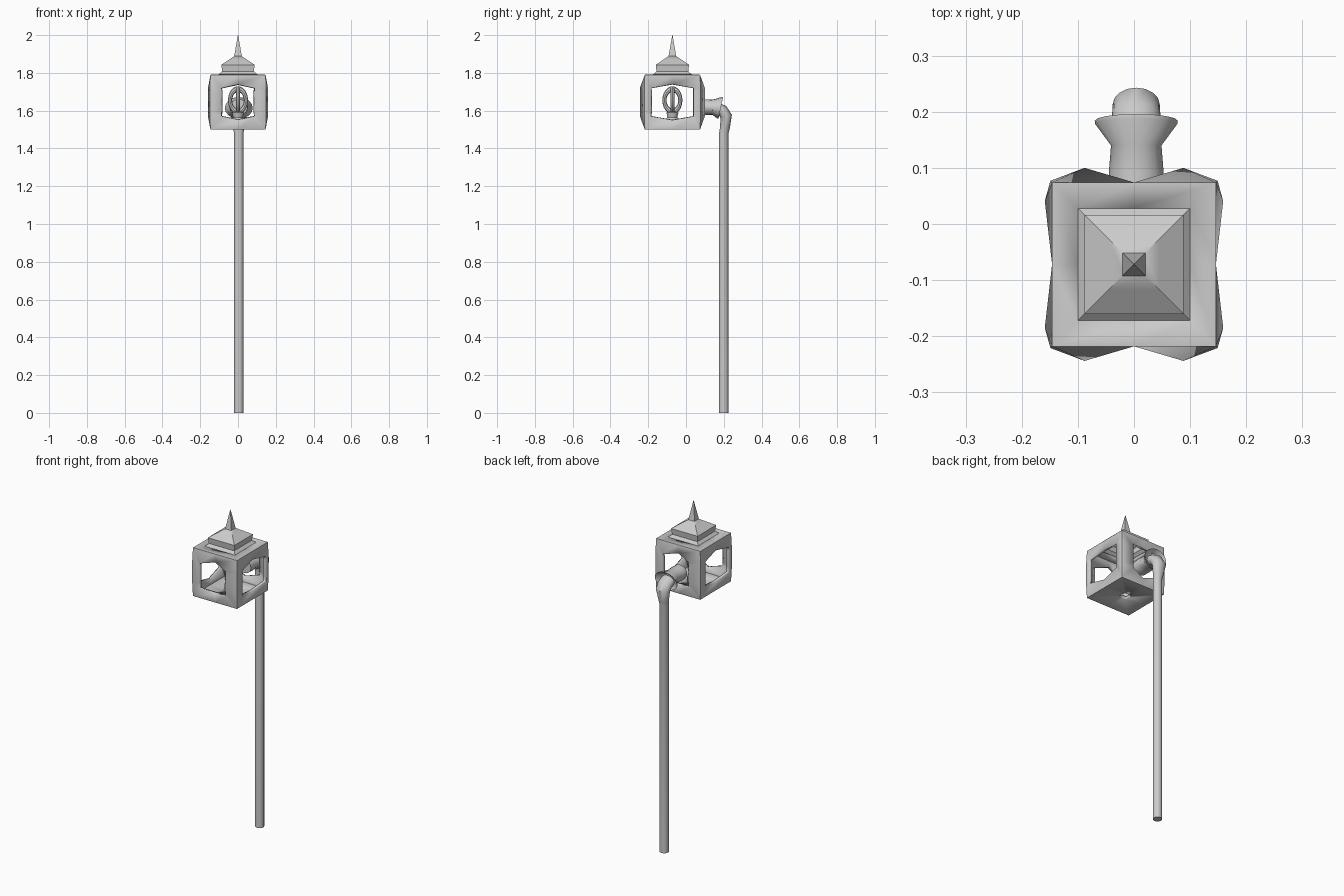
import bpy, bmesh, math
from mathutils import Vector

if "Cube" in bpy.data.objects:
    bpy.data.objects.remove(bpy.data.objects["Cube"])

CY = -0.072      # lantern axis in y


def finish(name, bm, angle=40):
    bmesh.ops.remove_doubles(bm, verts=bm.verts, dist=1e-5)
    bmesh.ops.recalc_face_normals(bm, faces=bm.faces)
    me = bpy.data.meshes.new(name)
    bm.to_mesh(me)
    bm.free()
    ob = bpy.data.objects.new(name, me)
    bpy.context.collection.objects.link(ob)
    bpy.ops.object.select_all(action='DESELECT')
    ob.select_set(True)
    bpy.context.view_layer.objects.active = ob
    bpy.ops.object.shade_smooth_by_angle(angle=math.radians(angle))
    return ob


def loft(name, rings, cap_start=True, cap_end=True, angle=40):
    bm = bmesh.new()
    loops = [[bm.verts.new(p) for p in r] for r in rings]
    for a, b in zip(loops, loops[1:]):
        for i in range(len(a)):
            j = (i + 1) % len(a)
            bm.faces.new((a[i], a[j], b[j], b[i]))
    if cap_start:
        bm.faces.new(loops[0])
    if cap_end:
        bm.faces.new(loops[-1])
    return finish(name, bm, angle)


def square(h, z):
    return [(sx * h, CY + sy * h, z) for sx, sy in ((-1, -1), (1, -1), (1, 1), (-1, 1))]


def tube_ring(y, z, rx, rv, tilt, n=16):
    # tilt 0: axis points up, tilt 90: axis points towards +y
    t = math.radians(tilt)
    out = []
    for i in range(n):
        a = 2 * math.pi * i / n
        v = rv * math.sin(a)
        out.append((0.004 + rx * math.cos(a), y + v * math.cos(t), z - v * math.sin(t)))
    return out


# lantern housing: four bulged window frames, a floor and a top with square holes
W, ZB, ZT = 0.146, 1.50, 1.79
bm = bmesh.new()
for k in range(4):
    ang = k * math.pi / 2
    bulge = 0.026 if k % 2 == 0 else 0.013

    def place(u, z, out):
        x, y = u, -(W + out)
        c, s = math.cos(ang), math.sin(ang)
        return bm.verts.new((x * c - y * s, CY + x * s + y * c, z))

    outer = [(-W, ZB), (0, ZB), (W, ZB), (W, 1.58), (W, 1.71), (W, ZT), (0, ZT), (-W, ZT), (-W, 1.71), (-W, 1.58)]
    r = 0.088 if k % 2 == 0 else 0.113
    inner = [(-r, 1.57), (0, 1.55), (r, 1.57), (r, 1.60), (r, 1.70), (r, 1.72), (0, 1.74), (-r, 1.72), (-r, 1.70), (-r, 1.60)]
    ov = [place(u, z, 0.006 if abs(z - 1.645) < 0.1 else 0) for u, z in outer]
    for v, (u, z) in zip(ov, outer):
        if abs(z - 1.645) < 0.1:      # keep the corner posts shared by both frames
            v.co.x = math.copysign(W + 0.003, v.co.x)
            v.co.y = CY + math.copysign(W + 0.003, v.co.y - CY)
    iv = [place(u, z, bulge if u else 0) for u, z in inner]
    for i in range(10):
        j = (i + 1) % 10
        bm.faces.new((ov[i], ov[j], iv[j], iv[i]))
    for z, h in ((ZB, 0.025), (ZT, 0.10)):
        a, m, b, q, p = [place(u, z, o) for u, o in ((-W, 0), (0, 0), (W, 0), (h, h - W), (-h, h - W))]
        zz = z + (0.003 if z == ZT else 0)
        mid = place(0, zz, h - W)
        q.co.z = p.co.z = zz
        bm.faces.new((a, m, mid, p))
        bm.faces.new((m, b, q, mid))
housing = finish("lantern_housing", bm, 50)
sol = housing.modifiers.new("wall", 'SOLIDIFY')
sol.thickness = 0.018
sol.offset = -1

# stepped square roof and spike
loft("roof", [square(h, z) for h, z in
              ((0.10, 1.793), (0.084, 1.808), (0.088, 1.843), (0.045, 1.872), (0.018, 1.89))],
     cap_start=False, angle=45)
loft("spike", [square(0.021, 1.885), square(0.0008, 2.0)], angle=30)

# lamp base on the lantern floor
bm = bmesh.new()
n = 12
prev = None
for r, z in ((0.036, 1.515), (0.036, 1.55), (0.026, 1.565), (0.032, 1.59), (0.02, 1.595)):
    ring = [bm.verts.new((r * math.cos(2 * math.pi * i / n), CY + r * math.sin(2 * math.pi * i / n), z)) for i in range(n)]
    if prev:
        for i in range(n):
            j = (i + 1) % n
            bm.faces.new((prev[i], prev[j], ring[j], ring[i]))
    prev = ring
bm.faces.new(prev)
finish("lamp_base", bm)

# two crossed oval rings forming the lamp
for k in range(2):
    bpy.ops.mesh.primitive_torus_add(major_segments=24, minor_segments=8, major_radius=0.042, minor_radius=0.011,
                                     location=(0, CY, 1.655), rotation=(math.pi / 2, 0, k * math.pi / 2))
    ring = bpy.context.object
    ring.name = "lamp_ring_%d" % (k + 1)
    ring.scale = (1, 1.4, 1)
    bpy.ops.object.shade_smooth_by_angle(angle=math.radians(40))

# flared socket behind the lantern
loft("socket", [tube_ring(y, z, rx, rv, t) for y, z, rx, rv, t in (
    (0.05, 1.618, 0.047, 0.043, 90), (0.09, 1.618, 0.049, 0.043, 90), (0.14, 1.618, 0.045, 0.04, 92),
    (0.178, 1.615, 0.073, 0.058, 100), (0.184, 1.614, 0.074, 0.058, 102), (0.165, 1.614, 0.045, 0.04, 100))])

# pole with the elbow bending forward into the socket
loft("pole", [tube_ring(y, z, rx, rv, t) for y, z, rx, rv, t in (
    (0.20, 0.0, 0.025, 0.025, 0), (0.20, 1.48, 0.025, 0.025, 0), (0.206, 1.51, 0.030, 0.026, 6),
    (0.213, 1.57, 0.042, 0.031, -15), (0.195, 1.598, 0.043, 0.032, -55), (0.155, 1.615, 0.042, 0.032, -70))])
